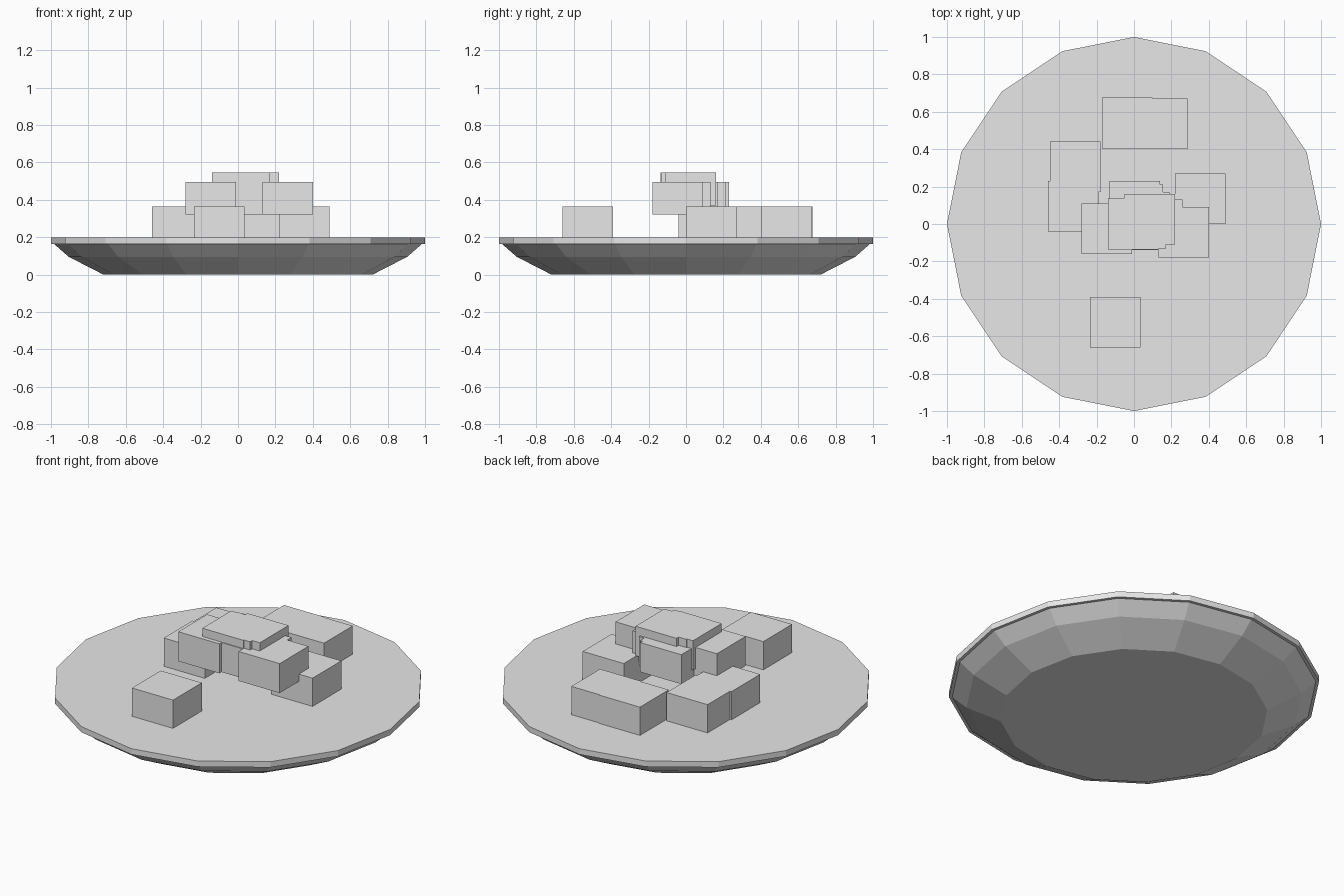
import bpy
import bmesh
import math

default_cube = bpy.data.objects.get("Cube")
if default_cube:
    bpy.data.objects.remove(default_cube, do_unlink=True)

# Single plain grey for everything
grey = bpy.data.materials.new("plain_grey")
grey.use_nodes = True
colour = (0.8, 0.8, 0.8, 1.0)
grey.diffuse_color = colour
grey.node_tree.nodes["Principled BSDF"].inputs["Base Color"].default_value = colour


def add_object(name, mesh_builder):
    """Create a mesh object from a bmesh and give it the grey material."""
    mesh = bpy.data.meshes.new(name)
    bmesh.ops.recalc_face_normals(mesh_builder, faces=mesh_builder.faces)
    mesh_builder.to_mesh(mesh)
    mesh_builder.free()
    mesh.materials.append(grey)
    obj = bpy.data.objects.new(name, mesh)
    bpy.context.collection.objects.link(obj)
    return obj


def lathe(name, profile, sides):
    """Turn a (radius, height) profile into a closed faceted solid."""
    bm = bmesh.new()
    rings = []
    for radius, height in profile:
        angles = [math.tau * i / sides for i in range(sides)]
        rings.append([bm.verts.new((radius * math.cos(a), radius * math.sin(a), height))
                      for a in angles])
    for lower, upper in zip(rings, rings[1:]):
        for i in range(sides):
            j = (i + 1) % sides
            bm.faces.new((lower[i], lower[j], upper[j], upper[i]))
    bm.faces.new(rings[0])
    bm.faces.new(rings[-1])
    return add_object(name, bm)


def block(name, left, front, base, width=0.27, height=0.175):
    """Square block placed by its low x, low y and base height."""
    bm = bmesh.new()
    bmesh.ops.create_cube(bm, size=1)
    bmesh.ops.scale(bm, vec=(width, width, height), verts=bm.verts)
    centre = (left + width / 2, front + width / 2, base + height / 2)
    bmesh.ops.translate(bm, vec=centre, verts=bm.verts)
    return add_object(name, bm)


# Island: tapered underside with a thin disc on top
lathe("island_underside", [(0.72, 0), (0.905, 0.095), (0.985, 0.165)], sides=16)
lathe("island_top", [(1, 0.163), (1, 0.197)], sides=16)

# Blocks stacked in three layers, each layer as base height and corners
layers = {
    "ground_block": (0.19, [(-0.235, -0.66), (0.22, 0), (-0.45, 0.17),
                            (-0.46, -0.04), (-0.17, 0.405), (0.015, 0.4)]),
    "middle_block": (0.321, [(-0.28, -0.16), (0.13, -0.18), (-0.13, -0.04),
                             (-0.115, -0.06), (-0.08, -0.1), (-0.01, -0.14)]),
    "upper_block": (0.37, [(-0.14, -0.135), (-0.1, -0.13), (-0.05, -0.11)]),
}
for layer_name, (base, corners) in layers.items():
    for number, (left, front) in enumerate(corners, start=1):
        block(f"{layer_name}_{number}", left, front, base)
